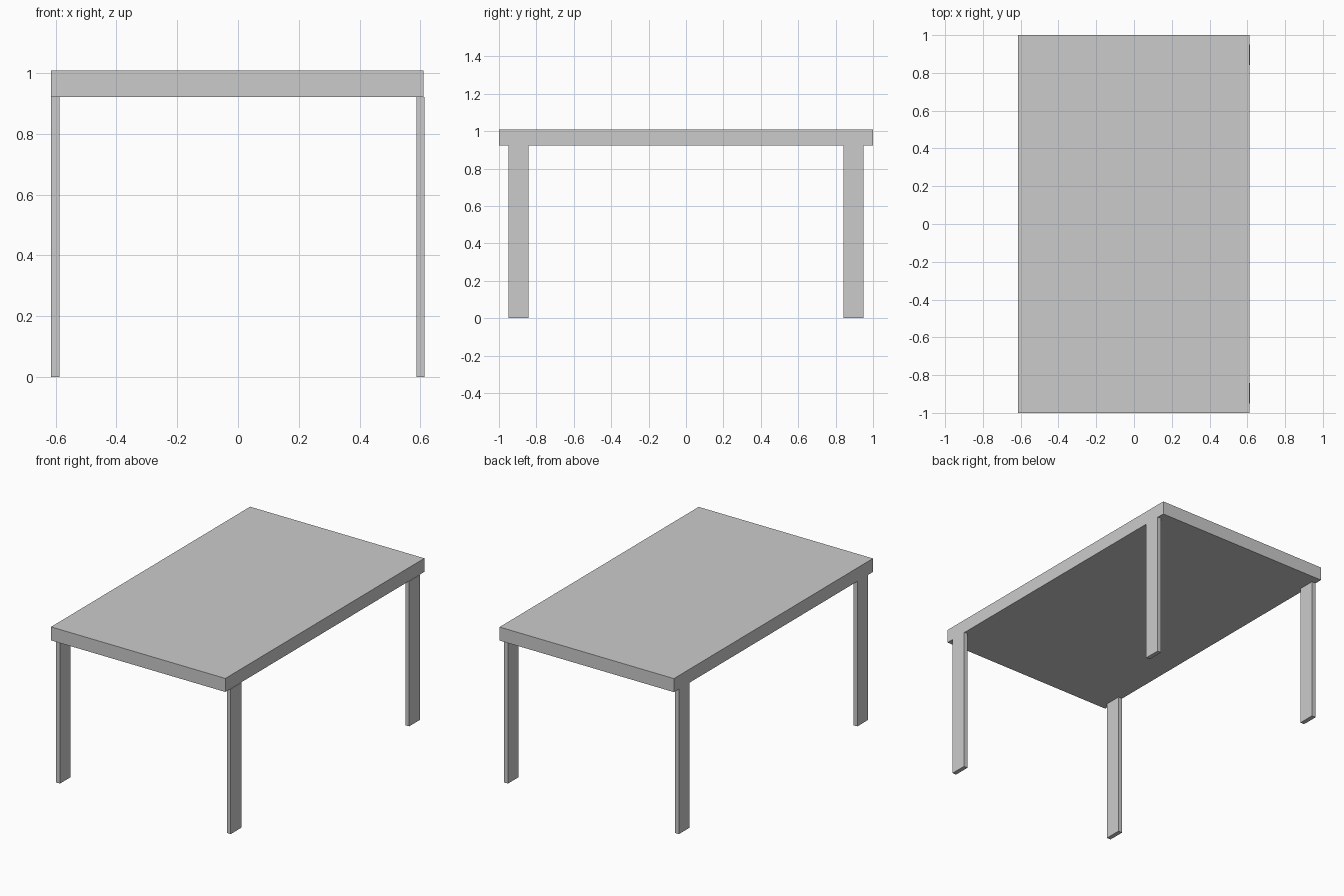
import bpy

if "Cube" in bpy.data.objects:
    bpy.data.objects.remove(bpy.data.objects["Cube"])


def box(name, x, y, z):
    """Add a box from its (min, max) extents on each axis."""
    bpy.ops.mesh.primitive_cube_add(size=1, location=[sum(r) / 2 for r in (x, y, z)])
    obj = bpy.context.object
    obj.name = name
    obj.scale = [r[1] - r[0] for r in (x, y, z)]
    bpy.ops.object.transform_apply(location=False, rotation=False, scale=True)
    return obj


# Solid slab top
box("table_top", (-0.615, 0.611), (-1.0, 1.0), (0.922, 1.008))

# Four flat legs, flush with the long sides and inset from the ends
for x_name, x in (("left", (-0.615, -0.587)), ("right", (0.587, 0.614))):
    for y_name, y in (("front", (-0.95, -0.843)), ("back", (0.843, 0.95))):
        box(f"{y_name}_{x_name}_leg", x, y, (0.0, 0.922))
